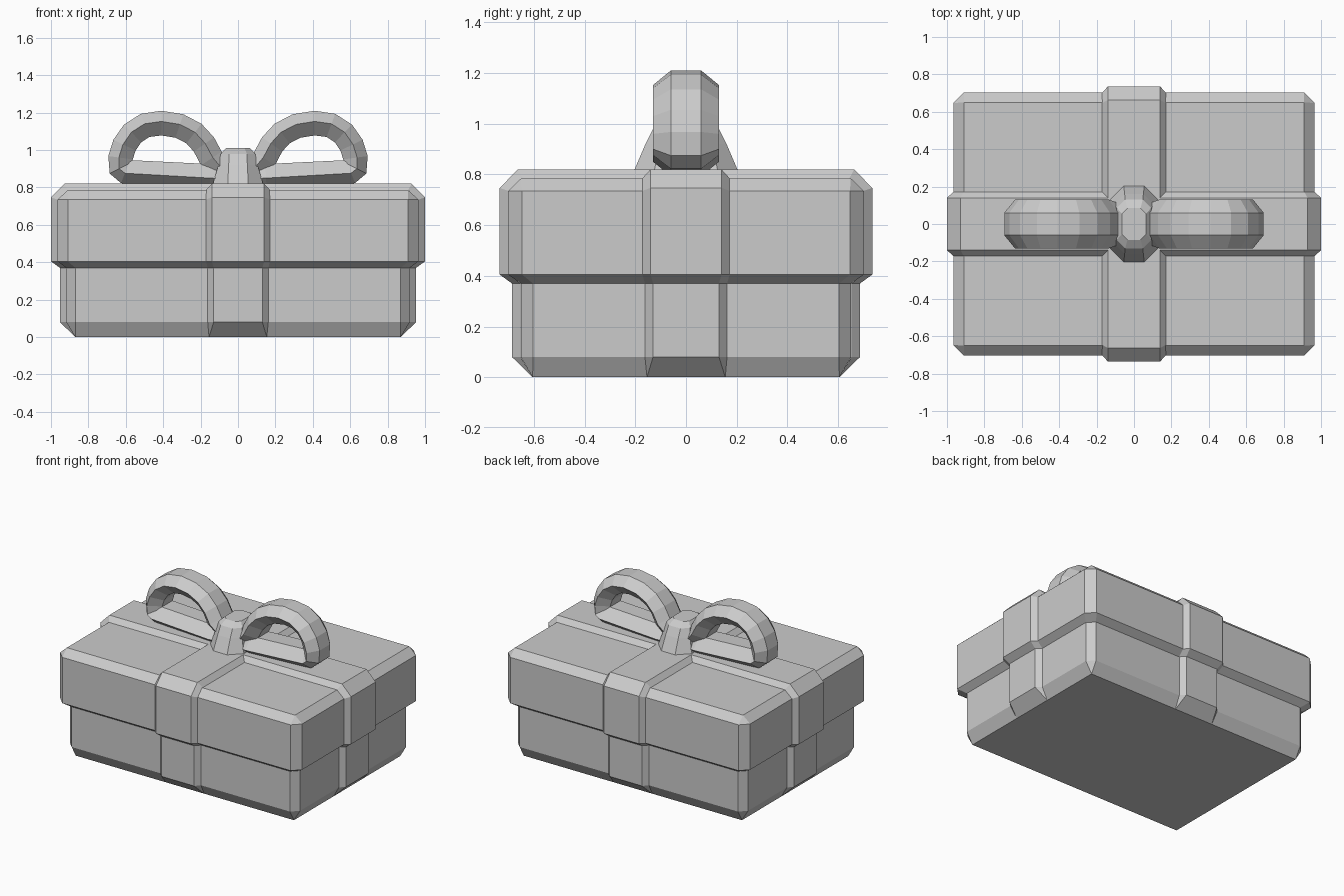
import bpy, bmesh
from mathutils import Vector

if "Cube" in bpy.data.objects:
    bpy.data.objects.remove(bpy.data.objects["Cube"])


def build(name, sections, closed=True, cap_start=False, cap_end=False, mirror=None):
    """Skin a list of equally sized point sections into one flat-shaded object."""
    bm = bmesh.new()
    rows = [[bm.verts.new(p) for p in s] for s in sections]
    n = len(rows[0])
    for a, b in zip(rows, rows[1:]):
        for i in range(n if closed else n - 1):
            j = (i + 1) % n
            bm.faces.new((a[i], a[j], b[j], b[i]))
    if cap_start:
        bm.faces.new(rows[0][::-1])
    if cap_end:
        bm.faces.new(rows[-1])
    bmesh.ops.remove_doubles(bm, verts=bm.verts, dist=0.002)
    bmesh.ops.recalc_face_normals(bm, faces=bm.faces)
    # Open strips: make sure the outside points away from the box centre
    if not closed:
        f = max(bm.faces, key=lambda f: f.calc_area())
        if f.normal.dot(f.calc_center_median() - Vector((0, 0, 0.4))) < 0:
            bmesh.ops.reverse_faces(bm, faces=bm.faces)
    mesh = bpy.data.meshes.new(name)
    bm.to_mesh(mesh)
    bm.free()
    ob = bpy.data.objects.new(name, mesh)
    bpy.context.collection.objects.link(ob)
    if mirror is not None:
        m = ob.modifiers.new("mirror", 'MIRROR')
        m.use_axis = [i == mirror for i in range(3)]
        m.use_clip = False
    return ob


def octagon(hx, hy, c, z):
    """Rectangle with cut corners at height z."""
    return [(hx, -hy + c, z), (hx, hy - c, z), (hx - c, hy, z), (-hx + c, hy, z),
            (-hx, hy - c, z), (-hx, -hy + c, z), (-hx + c, -hy, z), (hx - c, -hy, z)]


# Box body and overhanging lid
build("box", [octagon(0.87, 0.605, 0.0001, 0), octagon(0.918, 0.652, 0.048, 0.08),
              octagon(0.918, 0.652, 0.048, 0.37)], cap_start=True)
build("lid", [octagon(0.918, 0.652, 0.048, 0.37), octagon(0.965, 0.702, 0.055, 0.405),
              octagon(0.965, 0.702, 0.055, 0.735), octagon(0.91, 0.65, 0.0001, 0.785)],
      cap_end=True)

# Ribbon arms: base offset, base z, raised offset, raised z, base width, raised width.
# Offsets are measured from the box's half length.
RIBBON = [(-0.13, 0, -0.13, 0, 0.155, 0.154),
          (-0.082, 0.08, -0.048, 0.08, 0.162, 0.13),
          (-0.082, 0.37, -0.048, 0.37, 0.162, 0.13),
          (-0.035, 0.405, 0, 0.405, 0.172, 0.14),
          (-0.035, 0.735, 0, 0.747, 0.172, 0.14),
          (-0.09, 0.785, -0.072, 0.82, 0.172, 0.14)]


def ribbon(name, half, end, axis):
    rows = [(half + a, z0, half + b, z1, w0, w1) for a, z0, b, z1, w0, w1 in RIBBON]
    rows.append((end, 0.785, end, 0.82, 0.172, 0.14))
    sections = []
    for r0, z0, r1, z1, w0, w1 in rows:
        pts = [(r0, -w0, z0), (r1, -w1, z1), (r1, w1, z1), (r0, w0, z0)]
        sections.append([p if axis == 0 else (p[1], p[0], p[2]) for p in pts])
    build(name, sections, closed=False, mirror=axis)


ribbon("ribbon_lengthwise", 1.0, 0.14, 0)
ribbon("ribbon_crosswise", 0.735, 0.0, 1)

# Bow knot
build("bow_knot", [octagon(0.135, 0.205, 0.08, 0.815), octagon(0.105, 0.16, 0.055, 0.92),
                   octagon(0.092, 0.13, 0.045, 0.98), octagon(0.065, 0.085, 0.03, 1.01)],
      cap_start=True, cap_end=True)

# Bow loops: hexagonal band swept round a teardrop path, mirrored
PATH = [Vector(p) for p in ((0.04, 0.845), (0.15, 0.85), (0.605, 0.876), (0.635, 0.9),
                            (0.637, 0.96), (0.615, 1.03), (0.57, 1.095), (0.5, 1.14),
                            (0.41, 1.153), (0.31, 1.137), (0.23, 1.095), (0.175, 1.035),
                            (0.135, 0.96), (0.06, 0.87))]
sections = []
for i, p in enumerate(PATH):
    ahead, behind = PATH[min(i + 1, len(PATH) - 1)], PATH[max(i - 1, 0)]
    t = (ahead - p).normalized() + (p - behind).normalized()
    t.normalize()
    n = Vector((t.y, -t.x))
    w = 0.8 if i in (0, len(PATH) - 1) else 1
    ring = ((0.06, 0.057), (0.13, 0), (0.06, -0.075),
            (-0.06, -0.075), (-0.13, 0), (-0.06, 0.057))
    sections.append([(p.x + n.x * d, y * w, p.y + n.y * d) for y, d in ring])
build("bow_loops", sections, mirror=0)
